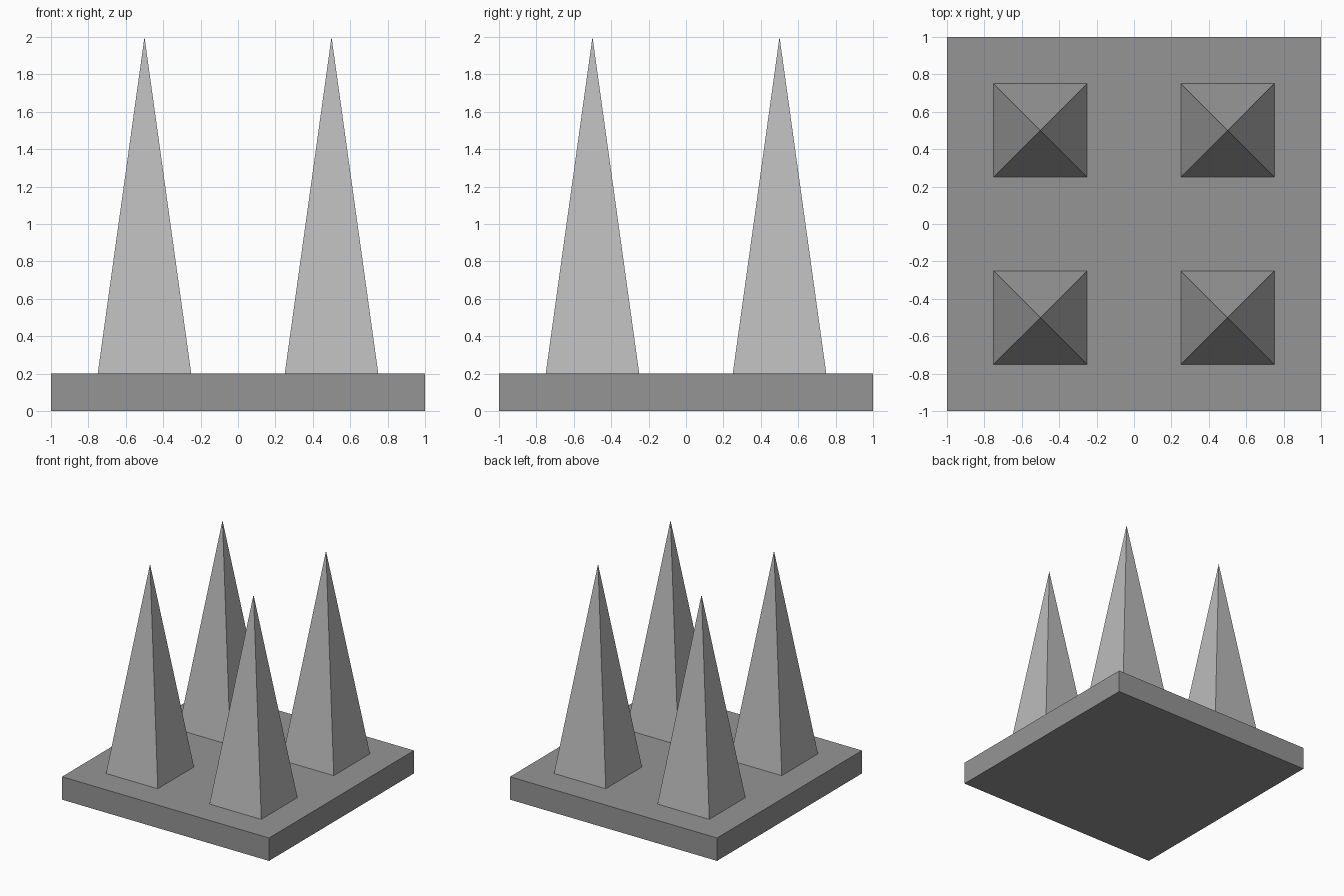
import bpy
from math import pi, sqrt

if "Cube" in bpy.data.objects:
    bpy.data.objects.remove(bpy.data.objects["Cube"])


def grey(name, value):
    mat = bpy.data.materials.new(name)
    mat.diffuse_color = (value, value, value, 1)
    mat.use_nodes = True
    mat.node_tree.nodes["Principled BSDF"].inputs["Base Color"].default_value = mat.diffuse_color
    return mat


dark = grey("dark_grey", 0.3)
mid = grey("mid_grey", 0.5)

# Square base slab
bpy.ops.mesh.primitive_cube_add(size=1, location=(0, 0, 0.1))
base = bpy.context.object
base.name = "base_plate"
base.scale = (2, 2, 0.2)
bpy.ops.object.transform_apply(location=False, rotation=False, scale=True)
base.data.materials.append(dark)


# Tall four-sided spike standing on the slab
def add_spike(name, x, y, half=0.25, bottom=0.2, top=2.0):
    bpy.ops.mesh.primitive_cone_add(
        vertices=4, radius1=half * sqrt(2), radius2=0, depth=top - bottom,
        location=(x, y, (bottom + top) / 2), rotation=(0, 0, pi / 4))
    spike = bpy.context.object
    spike.name = name
    bpy.ops.object.transform_apply(location=False, rotation=True, scale=False)
    spike.data.materials.append(mid)


# One spike per quarter of the slab
for side, x in (("left", -0.5), ("right", 0.5)):
    for depth, y in (("front", -0.5), ("back", 0.5)):
        add_spike(f"spike_{depth}_{side}", x, y)
